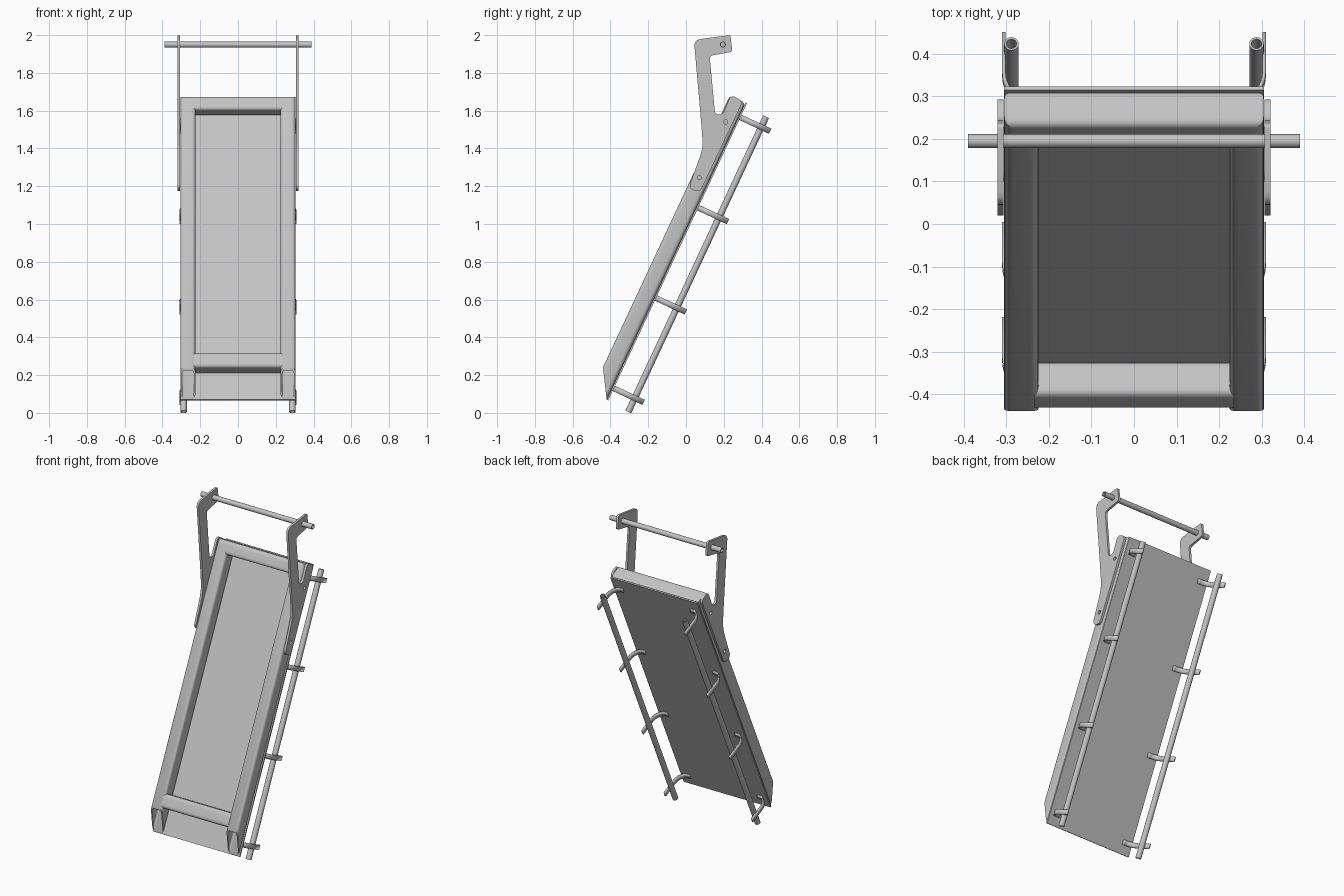
import bpy, bmesh, math
from mathutils import Matrix, Vector

cube = bpy.data.objects.get("Cube")
if cube:
    bpy.data.objects.remove(cube)

steel = bpy.data.materials.new("grey_steel")
steel.use_nodes = True
GREY = (0.55, 0.55, 0.55, 1)
steel.diffuse_color = GREY
steel.node_tree.nodes["Principled BSDF"].inputs["Base Color"].default_value = GREY

# Leaning frame space: x across, s up the slope, n out of the front face
TILT = Matrix(((1, 0, 0, 0), (0, 0.423, -0.906, -0.42),
               (0, 0.906, 0.423, 0.07), (0, 0, 0, 1)))
UPRIGHT = Matrix(((0, 0, 1, 0), (1, 0, 0, 0), (0, 1, 0, 0), (0, 0, 0, 1)))
HALF, TOP, BAR, DEPTH = 0.305, 1.735, 0.08, 0.09


def finish(name, bm, matrix=TILT):
    bmesh.ops.recalc_face_normals(bm, faces=bm.faces)
    mesh = bpy.data.meshes.new(name)
    bm.to_mesh(mesh)
    bm.free()
    mesh.materials.append(steel)
    ob = bpy.data.objects.new(name, mesh)
    bpy.context.collection.objects.link(ob)
    ob.matrix_world = matrix
    smooth(ob)
    return ob


def smooth(ob):
    bpy.ops.object.select_all(action='DESELECT')
    bpy.context.view_layer.objects.active = ob
    ob.select_set(True)
    bpy.ops.object.shade_smooth_by_angle(angle=math.radians(35))


def rounded(points, steps=5):
    """Outline with each corner (x, y, radius) replaced by a curve."""
    out = []
    for i, (x, y, r) in enumerate(points):
        p = Vector((x, y))
        ends = []
        for q in (points[i - 1], points[(i + 1) % len(points)]):
            d = Vector(q[:2]) - p
            ends.append(p + d.normalized() * min(r, d.length * 0.49))
        for k in range(steps + 1):
            t = k / steps
            out.append(ends[0] * (1 - t) ** 2 + p * 2 * t * (1 - t) + ends[1] * t * t)
    return out


def box_profile(a0, a1, b0, b1, r):
    return rounded([(a0, b0, r), (a1, b0, r), (a1, b1, r), (a0, b1, r)])


def circle(a, b, r, count=20):
    return [Vector((a + r * math.cos(2 * math.pi * k / count),
                    b + r * math.sin(2 * math.pi * k / count))) for k in range(count)]


def tube(name, outer, inner, start, end, place, matrix=TILT):
    """Hollow bar; start and end give the cut position for each profile point."""
    bm = bmesh.new()
    loops = [[bm.verts.new(place(p.x, p.y, cut(p.x, p.y))) for p in prof]
             for prof, cut in ((outer, start), (outer, end), (inner, end), (inner, start))]
    for i in range(4):
        a, b = loops[i], loops[(i + 1) % 4]
        for k in range(len(a)):
            j = (k + 1) % len(a)
            bm.faces.new((a[k], a[j], b[j], b[k]))
    return finish(name, bm, matrix)


def along_s(a, b, t):
    return (a, t, b)


def along_x(a, b, t):
    return (t, a, b)


# Back sheet
bm = bmesh.new()
bmesh.ops.create_cube(bm, size=1)
bmesh.ops.scale(bm, vec=(2 * HALF, 1.738, 0.009), verts=bm.verts)
bmesh.ops.translate(bm, vec=(0, 0.869, -0.0045), verts=bm.verts)
finish("back_sheet", bm)

# Cross bars: the top one is mitred into the rails, the lower one butts them
WALL = 0.008


def bar_profiles(a0, a1):
    return (box_profile(a0, a1, 0, DEPTH, 0.022),
            box_profile(a0 + WALL, a1 - WALL, WALL, DEPTH - WALL, 0.014))


tube("top_bar", *bar_profiles(TOP - BAR, TOP),
     lambda a, b: TOP - a - HALF, lambda a, b: HALF - TOP + a, along_x)
tube("lower_bar", *bar_profiles(0.15, 0.235),
     lambda a, b: -0.235, lambda a, b: 0.235, along_x)

# Hanger plate outline in y and z, with corner radii
HANGER = [(0.042, 1.975, 0.035), (0.235, 2.0, 0.012), (0.246, 1.912, 0.015),
          (0.125, 1.89, 0.02), (0.154, 1.58, 0.02), (0.194, 1.58, 0.02),
          (0.238, 1.685, 0.03), (0.302, 1.65, 0.03), (0.072, 1.165, 0.03),
          (0.012, 1.19, 0.03), (0.087, 1.39, 0.06), (0.087, 1.46, 0.06)]


def hanger(name, side):
    curve = bpy.data.curves.new(name, 'CURVE')
    curve.dimensions = '2D'
    curve.fill_mode = 'BOTH'
    curve.extrude = 0.007
    for loop in (rounded(HANGER), circle(0.21, 1.54, 0.011), circle(0.072, 1.245, 0.011)):
        spline = curve.splines.new('POLY')
        spline.points.add(len(loop) - 1)
        for point, p in zip(spline.points, loop):
            point.co = (p.x, p.y, 0, 1)
        spline.use_cyclic_u = True
    curve.materials.append(steel)
    ob = bpy.data.objects.new(name, curve)
    bpy.context.collection.objects.link(ob)
    ob.matrix_world = Matrix.Translation((side * 0.314, 0, 0)) @ UPRIGHT
    bpy.ops.object.select_all(action='DESELECT')
    bpy.context.view_layer.objects.active = ob
    ob.select_set(True)
    bpy.ops.object.convert(target='MESH')
    smooth(bpy.context.view_layer.objects.active)


def pipe_hook(name, side, s):
    # Strip that curves off the sheet and runs out past the pipe
    path = [(0.236, -0.011)]
    for k in range(9):
        t = math.radians(90 * k / 8)
        path.append((0.251 + 0.055 * math.sin(t), -0.011 - 0.07 * (1 - math.cos(t))))
    path.append((0.306, -0.183))
    bm = bmesh.new()
    rows = [[bm.verts.new((side * x, s + w, n)) for w in (-0.015, 0.015)] for x, n in path]
    for a, b in zip(rows, rows[1:]):
        bm.faces.new((a[0], a[1], b[1], b[0]))
    ob = finish(name, bm)
    mod = ob.modifiers.new("thickness", 'SOLIDIFY')
    mod.thickness = 0.008
    mod.offset = 0


for side, word in ((1, "left"), (-1, "right")):
    # Side rail: slanted open foot, mitred top
    xs = sorted((side * HALF, side * (HALF - BAR)))
    tube(word + "_rail", *bar_profiles(*xs),
         lambda a, b: b * 1.62, lambda a, b: TOP - HALF + abs(a), along_s)
    # Pipe behind the sheet
    tube(word + "_pipe", circle(side * 0.288, -0.131, 0.017), circle(side * 0.288, -0.131, 0.012),
         lambda a, b: -0.01, lambda a, b: 1.714, along_s)
    for i in range(4):
        pipe_hook(f"{word}_pipe_hook_{i + 1}", side, 0.07 + 0.528 * i)
    hanger(word + "_hanger", side)

# Rod through both hangers
tube("hanger_rod", circle(0.195, 1.95, 0.016), circle(0.195, 1.95, 0.011),
     lambda a, b: -0.39, lambda a, b: 0.39, lambda a, b, t: (t, a, b), Matrix())
